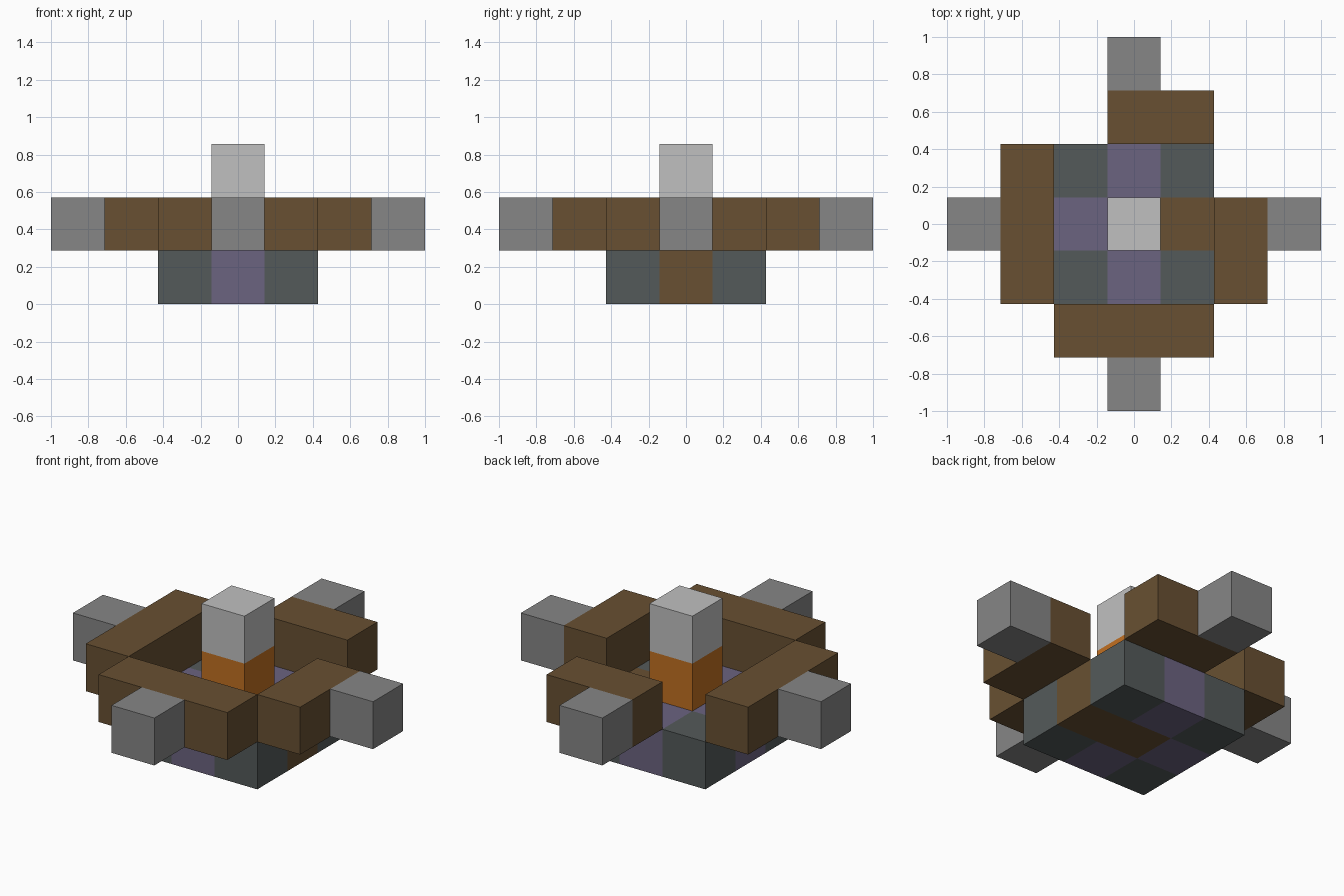
import bpy
import bmesh
from mathutils import Vector

U = 2 / 7  # edge of one block

cube = bpy.data.objects.get("Cube")
if cube:
    bpy.data.objects.remove(cube, do_unlink=True)


def material(name, rgb):
    """Flat material from display (sRGB) values."""
    linear = [((c / 255 + 0.055) / 1.055) ** 2.4 for c in rgb] + [1]
    mat = bpy.data.materials.new(name)
    mat.use_nodes = True
    mat.diffuse_color = linear
    bsdf = mat.node_tree.nodes["Principled BSDF"]
    bsdf.inputs["Base Color"].default_value = linear
    bsdf.inputs["Roughness"].default_value = 0.9
    return mat


brown = material("brown wood", (104, 80, 50))
slate = material("slate", (84, 90, 90))
purple = material("dusty purple", (107, 99, 128))
grey = material("stone grey", (134, 134, 134))
pale = material("pale grey", (192, 192, 192))
orange = material("orange", (193, 112, 33))


def box(name, low, high, mats, cuts=0, rule=None):
    """Box filling the block cells from low to high, both included."""
    low, high = Vector(low), Vector(high)
    size = high - low + Vector((1, 1, 1))
    centre = (low + high) / 2 + Vector((0, 0, 0.5))
    bm = bmesh.new()
    bmesh.ops.create_cube(bm, size=1)
    if cuts:
        flat = [e for e in bm.edges if abs(e.verts[0].co.z - e.verts[1].co.z) < 0.5]
        bmesh.ops.subdivide_edges(bm, edges=flat, cuts=cuts, use_grid_fill=True)
    for v in bm.verts:
        v.co = Vector(a * b for a, b in zip(v.co, size)) * U
    if rule:
        for f in bm.faces:
            p = f.calc_center_median() / U
            f.material_index = rule(*(max(-1, min(1, round(c))) for c in p[:2]))
    mesh = bpy.data.meshes.new(name)
    bm.to_mesh(mesh)
    bm.free()
    for mat in mats:
        mesh.materials.append(mat)
    obj = bpy.data.objects.new(name, mesh)
    obj.location = centre * U
    bpy.context.collection.objects.link(obj)


# Base: slate corners, purple cross, brown strip from the centre to +x
def base_colour(x, y):
    if x and y:
        return 0
    return 2 if y == 0 and x >= 0 else 1


box("base", (-1, -1, 0), (1, 1, 0), [slate, purple, brown], 2, base_colour)

# Ring of logs
box("front_log", (-1, -2, 1), (1, -2, 1), [brown])
box("back_log", (0, 2, 1), (1, 2, 1), [brown])
box("left_log", (2, -1, 1), (2, 0, 1), [brown])
box("right_log", (-2, -1, 1), (-2, 1, 1), [brown])

# Outer stones
for side, x, y in (("front", 0, -3), ("back", 0, 3), ("left", 3, 0), ("right", -3, 0)):
    box(side + "_stone", (x, y, 1), (x, y, 1), [grey])

# Central pillar
box("pillar_core", (0, 0, 1), (0, 0, 1), [orange])
box("pillar_cap", (0, 0, 2), (0, 0, 2), [pale])
